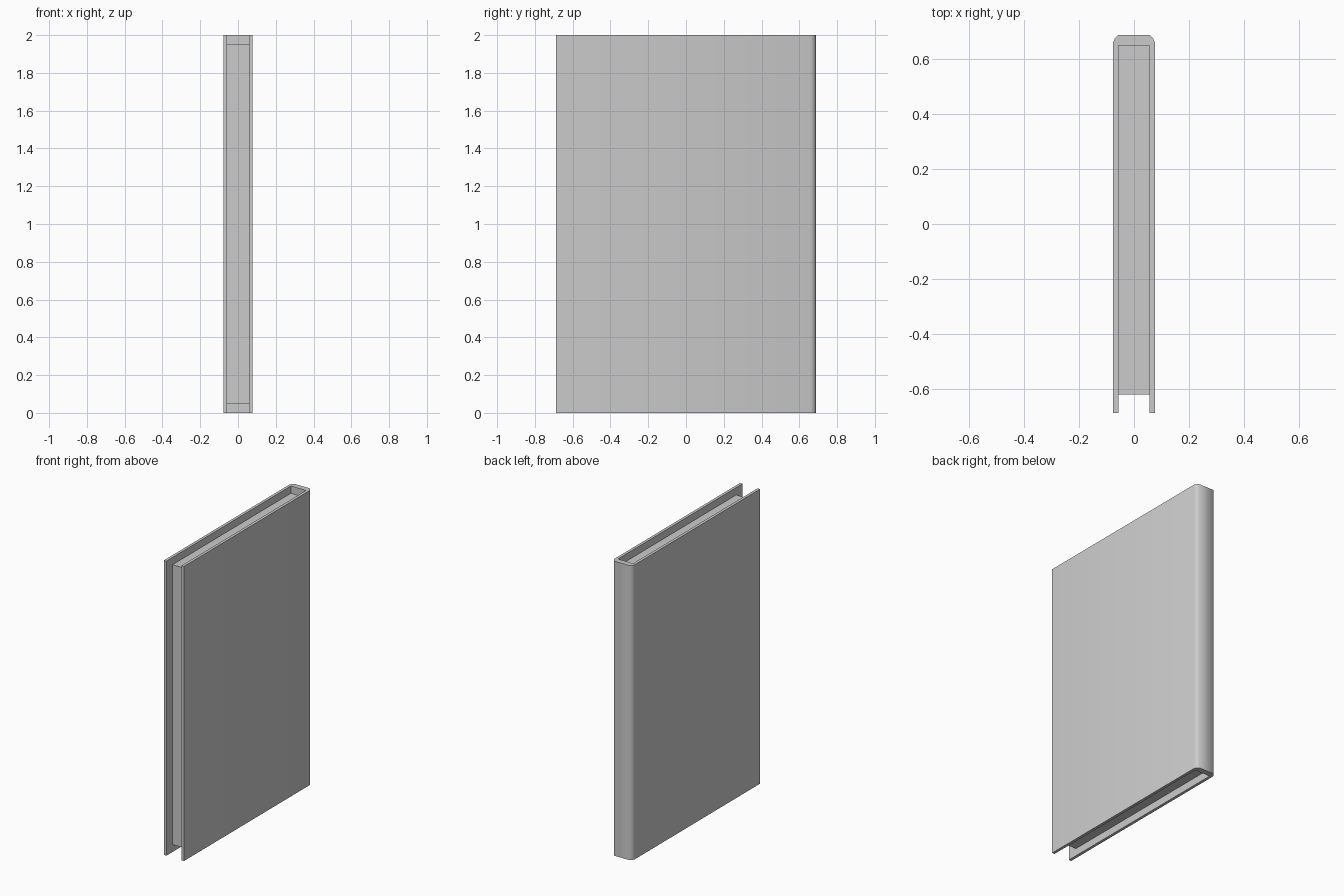
import bpy, bmesh, math

if "Cube" in bpy.data.objects:
    bpy.data.objects.remove(bpy.data.objects["Cube"])


def extrude_profile(name, pts, z0, z1):
    """Closed xy outline extruded from z0 to z1."""
    bm = bmesh.new()
    face = bm.faces.new([bm.verts.new((x, y, z0)) for x, y in pts])
    top = bmesh.ops.extrude_face_region(bm, geom=[face])["geom"]
    verts = [v for v in top if isinstance(v, bmesh.types.BMVert)]
    bmesh.ops.translate(bm, verts=verts, vec=(0, 0, z1 - z0))
    bmesh.ops.recalc_face_normals(bm, faces=bm.faces)
    mesh = bpy.data.meshes.new(name)
    bm.to_mesh(mesh)
    bm.free()
    obj = bpy.data.objects.new(name, mesh)
    bpy.context.collection.objects.link(obj)
    return obj


HALF_W, INNER_W = 0.076, 0.057
FRONT, BACK, SPINE_IN = -0.687, 0.687, 0.649

# Cover: U-shaped outline with softened spine corners, half of it mirrored
half = [(INNER_W, SPINE_IN), (INNER_W, FRONT), (HALF_W, FRONT),
        (HALF_W, 0.659), (0.069, 0.675), (0.056, BACK)]
cover = extrude_profile("cover", half + [(-x, y) for x, y in reversed(half)], 0, 2)

# Smooth the rounded spine, keep the board edges sharp
bpy.context.view_layer.objects.active = cover
cover.select_set(True)
bpy.ops.object.shade_smooth_by_angle(angle=math.radians(50))

# Page block, recessed at the top, bottom and front
extrude_profile("pages", [(-INNER_W, -0.62), (INNER_W, -0.62),
                          (INNER_W, SPINE_IN), (-INNER_W, SPINE_IN)], 0.05, 1.95)
